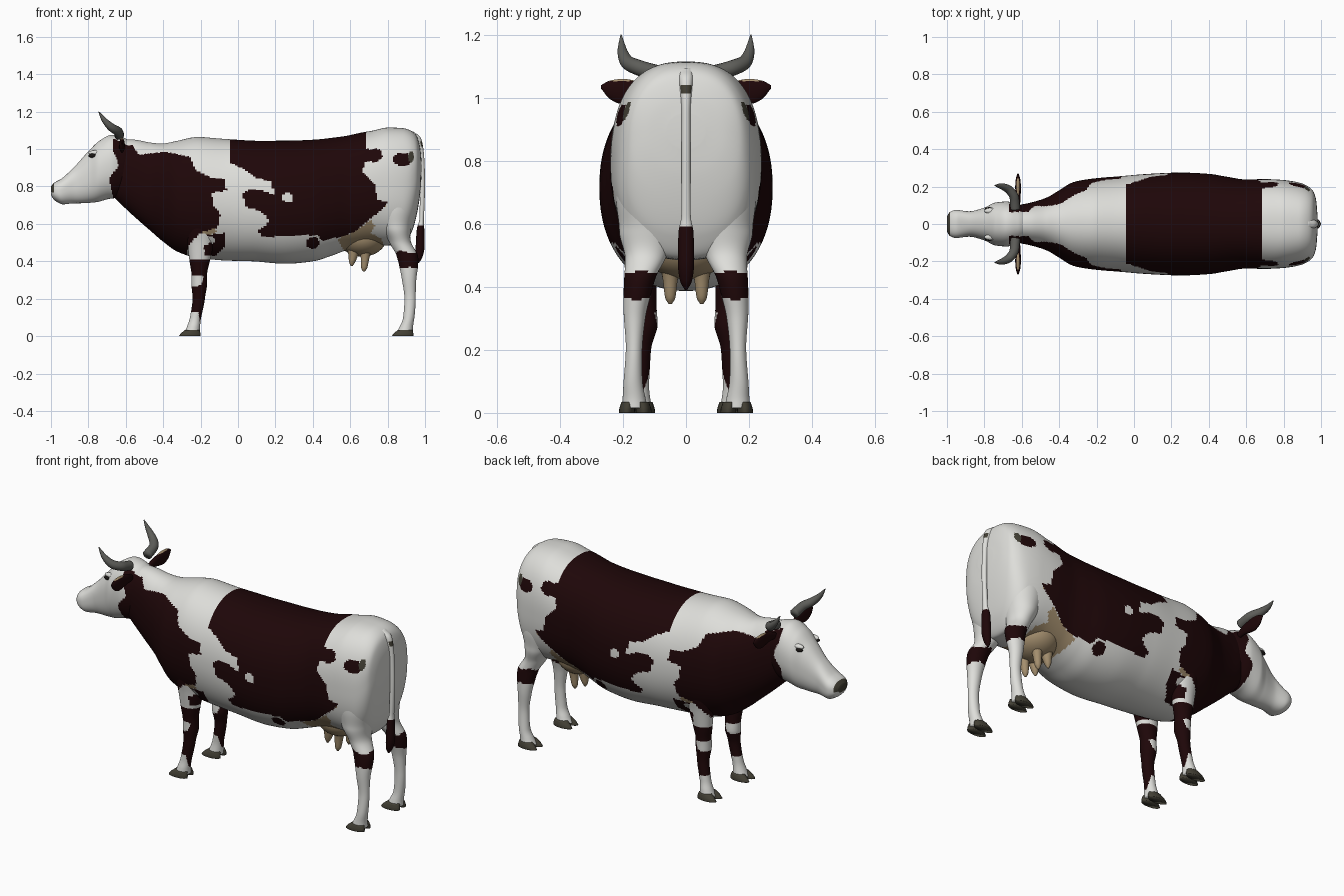
import bpy, bmesh, math
from mathutils import Vector

X, Y, Z = Vector((1, 0, 0)), Vector((0, 1, 0)), Vector((0, 0, 1))


def material(name, r, g, b):
    m = bpy.data.materials.new(name)
    m.diffuse_color = (r, g, b, 1)
    return m


MATS = [material("white_hide", .73, .73, .70), material("brown_hide", .013, .002, .0025),
        material("horn_grey", .11, .11, .10), material("hoof_grey", .055, .05, .035),
        material("udder_tan", .38, .28, .16), material("eye_black", .01, .008, .007)]
WHITE, BROWN, HORN, HOOF, TAN, EYE = range(6)


def smooth_rows(rows, steps):
    """Interpolate the key sections without overshoot."""
    n, cols = len(rows), len(rows[0])

    def slope(i, c):
        if i == 0 or i == n - 1:
            j = max(i, 1)
            return rows[j][c] - rows[j - 1][c]
        a, b = rows[i][c] - rows[i - 1][c], rows[i + 1][c] - rows[i][c]
        return 2 * a * b / (a + b) if a * b > 0 else 0

    out = []
    for i in range(n - 1):
        for s in range(steps):
            t = s / steps
            h = (2*t**3 - 3*t*t + 1, t**3 - 2*t*t + t, 3*t*t - 2*t**3, t**3 - t*t)
            out.append([h[0]*rows[i][c] + h[1]*slope(i, c) + h[2]*rows[i + 1][c] + h[3]*slope(i + 1, c)
                        for c in range(cols)])
    return out + [list(rows[-1])]


def loft(name, rows, axis, ref, rule, sides=24, steps=6, mirror=False):
    """Rows of (x, y, z, radius_u, radius_v, exponent); axis None follows the path."""
    rows = smooth_rows([list(r) + [2] * (6 - len(r)) for r in rows], steps)
    pts = [Vector(r[:3]) for r in rows]
    bm = bmesh.new()
    rings = []
    for i, r in enumerate(rows):
        n = axis or (pts[min(i + 1, len(pts) - 1)] - pts[max(i - 1, 0)]).normalized()
        u = n.cross(ref).normalized()
        v = n.cross(u)
        ring = []
        for k in range(sides):
            a = 2 * math.pi * k / sides
            c, s = math.cos(a), math.sin(a)
            d = (abs(c) ** r[5] + abs(s) ** r[5]) ** (-1 / r[5])
            ring.append(bm.verts.new(pts[i] + u * (r[3] * c * d) + v * (r[4] * s * d)))
        rings.append(ring)
    for a, b in zip(rings, rings[1:]):
        for k in range(sides):
            j = (k + 1) % sides
            bm.faces.new((a[k], a[j], b[j], b[k]))
    bm.faces.new(rings[0])
    bm.faces.new(rings[-1])
    return finish(name, bm, rule, mirror)


def ellipsoid(name, centre, radii, rule, mirror=False):
    bm = bmesh.new()
    bmesh.ops.create_uvsphere(bm, u_segments=32, v_segments=20, radius=1)
    bmesh.ops.scale(bm, vec=radii, verts=bm.verts)
    bmesh.ops.translate(bm, vec=centre, verts=bm.verts)
    return finish(name, bm, rule, mirror)


def finish(name, bm, rule, mirror):
    bmesh.ops.recalc_face_normals(bm, faces=bm.faces)
    for f in bm.faces:
        f.smooth = True
        f.material_index = rule(f.calc_center_median()) if callable(rule) else rule
    me = bpy.data.meshes.new(name)
    bm.to_mesh(me)
    bm.free()
    for m in MATS:
        me.materials.append(m)
    ob = bpy.data.objects.new(name, me)
    bpy.context.collection.objects.link(ob)
    if mirror:
        mod = ob.modifiers.new("mirror", 'MIRROR')
        mod.use_axis = (False, True, False)
    return ob


# Hide patches, drawn in side view (x, z)
SHOULDER = [(-.67, 1.1), (-.6, 1.045), (-.57, 1.03), (-.53, .97), (-.39, .985), (-.26, .96), (-.23, .89),
            (-.15, .85), (-.07, .845), (-.06, .78), (-.14, .765), (-.13, .7), (-.095, .65),
            (-.11, .58), (-.2, .555), (-.26, .49), (-.29, .38), (-.5, .45), (-.64, .66),
            (-.67, .75), (-.69, .85), (-.635, .91), (-.67, 1.0)]
FLANK = [(-.05, 1.2), (.68, 1.2), (.68, 1.0), (.76, 1.0), (.775, .96), (.75, .935), (.68, .93), (.665, .877),
         (.73, .81), (.745, .73), (.8, .715), (.78, .685), (.7, .62), (.62, .555), (.54, .53),
         (.45, .51), (.425, .54), (.24, .535), (.125, .53), (.105, .567), (.17, .61), (.125, .67),
         (.05, .685), (.025, .755), (.06, .79), (.125, .78), (.195, .755), (.18, .825),
         (.1, .845), (.035, .89), (-.045, .93)]
ELBOW = [(-.2, .54), (-.07, .55), (-.07, .48), (-.12, .43), (-.18, .43), (-.18, .49), (-.12, .5), (-.13, .53)]
SHIN = [(-.3, .41), (-.14, .41), (-.14, .03), (-.2, .03), (-.21, .13), (-.3, .14), (-.3, .26),
        (-.2, .27), (-.18, .32), (-.3, .33)]
HOCK = [(.8, .39), (.86, .46), (.93, .44), (1, .465), (1, .35), (.92, .37), (.8, .35)]
UDDER = [(.53, .52), (.62, .555), (.71, .62), (.73, .59), (.71, .55), (.77, .52), (.79, .4), (.6, .4)]


def inside(poly, x, z):
    hit = False
    for (x1, z1), (x2, z2) in zip(poly, poly[1:] + poly[:1]):
        if (z1 > z) != (z2 > z) and x < x1 + (z - z1) * (x2 - x1) / (z2 - z1):
            hit = not hit
    return hit


def spot(p, x, z, rx, rz):
    return ((p.x - x) / rx) ** 2 + ((p.z - z) / rz) ** 2 < 1


def hide(p):
    if p.x < -.4 and p.z > .95 and abs(p.y) < .065:     # pale crest of the neck
        return WHITE
    if spot(p, .925, .96, .016, .03):
        return HOOF
    if spot(p, .265, .74, .032, .024):
        return WHITE
    if spot(p, .4, .5, .035, .032) or spot(p, .88, .945, .05, .035):
        return BROWN
    if any(inside(q, p.x, p.z) for q in (SHOULDER, FLANK, ELBOW, SHIN, HOCK)):
        return BROWN
    if inside(UDDER, p.x, p.z) or spot(p, .765, .7, .025, .018) or spot(p, -.16, .56, .05, .015):
        return TAN
    return WHITE


def profile(rows):
    """(x, top, bottom, half width, exponent) to loft rows."""
    return [(x, 0, (t + b) / 2, w, (t - b) / 2, e) for x, t, b, w, e in rows]


# Neck, barrel and rump
loft("body", profile([
    (-.68, 1.03, .76, .08, 2.2), (-.62, 1.05, .70, .10, 2.2), (-.55, 1.05, .635, .115, 2.2),
    (-.47, 1.035, .565, .14, 2.1), (-.40, 1.03, .505, .18, 2.1), (-.32, 1.045, .45, .225, 2.1),
    (-.2, 1.065, .415, .245, 2.1), (-.08, 1.055, .405, .255, 2.1), (.08, 1.045, .40, .268, 2.2),
    (.25, 1.045, .387, .275, 2.2), (.4, 1.05, .40, .268, 2.2), (.5, 1.06, .43, .252, 2.2),
    (.6, 1.075, .465, .238, 2.3), (.7, 1.095, .485, .24, 2.4), (.8, 1.115, .485, .235, 2.5),
    (.88, 1.112, .49, .222, 2.5), (.93, 1.095, .56, .202, 2.5), (.96, 1.06, .67, .172, 2.5),
    (.975, 1.0, .77, .12, 2.3), (.98, .95, .84, .06, 2)]), X, Z, hide, 200, 12)

# Head with dark nose tip
loft("head", profile([
    (-1.0, .80, .755, .04, 2.3), (-.985, .818, .73, .063, 2.4), (-.95, .838, .708, .075, 2.5),
    (-.88, .9, .71, .068, 2.4), (-.8, .988, .712, .088, 2.3), (-.74, 1.045, .72, .115, 2.2),
    (-.68, 1.075, .735, .12, 2.2), (-.62, 1.065, .75, .105, 2.2), (-.56, 1.03, .79, .08, 2.2)]),
    X, Z, lambda p: HOOF if p.x < -.984 and p.z > .768 else hide(p), 80, 10)
ellipsoid("eye", (-.775, .078, .965), (.024, .012, .012), EYE, True)
ellipsoid("eyebrow", (-.76, .07, .98), (.04, .016, .014), WHITE, True)

# Horns and ears
loft("horn", [(-.635, .08, 1.075, .026, .026), (-.64, .14, 1.092, .025, .025), (-.675, .188, 1.115, .022, .022),
              (-.715, .203, 1.155, .014, .014), (-.745, .206, 1.2, .002, .002)], None, X, HORN, 20, 8, True)
loft("ear", [(-.625, .08, 1.01, .012, .018), (-.62, .14, 1.02, .014, .03), (-.62, .2, 1.02, .015, .04),
             (-.62, .24, 1.025, .012, .03), (-.62, .27, 1.035, .003, .005)], Y, Z,
     lambda p: TAN if p.z > 1.053 else BROWN, 32, 8, True)

# Legs, from inside the body to the pastern
loft("hind_leg", [
    (.83, .12, .95, .07, .05), (.83, .135, .8, .115, .086), (.835, .132, .68, .105, .09),
    (.845, .118, .58, .08, .094), (.868, .127, .5, .058, .067), (.905, .146, .43, .057, .05),
    (.912, .154, .38, .051, .044), (.915, .163, .3, .038, .034), (.92, .165, .2, .03, .026),
    (.913, .168, .1, .03, .03), (.9, .165, .05, .036, .036), (.89, .163, .015, .045, .042)],
    Z, Y, hide, 48, 9, True)
loft("front_leg", [
    (-.2, .13, .78, .08, .06), (-.2, .15, .62, .09, .068), (-.2, .145, .5, .072, .055),
    (-.205, .14, .4, .054, .046), (-.207, .135, .33, .042, .042), (-.207, .133, .28, .042, .043),
    (-.21, .142, .2, .033, .031), (-.227, .147, .1, .03, .03), (-.238, .15, .05, .035, .036),
    (-.246, .15, .015, .042, .042)], Z, Y, hide, 48, 9, True)

# Cloven hooves: two toes per foot
for part, hx, hy in (("hind", .88, .161), ("front", -.258, .15)):
    for toe, side in (("inner", -1), ("outer", 1)):
        loft(f"{part}_{toe}_hoof", [
            (hx, hy + side * .027, 0, .058, .025), (hx + .004, hy + side * .026, .012, .054, .025),
            (hx + .014, hy + side * .022, .034, .038, .022)], Z, Y, HOOF, 20, 4, True)

# Udder and teats
ellipsoid("udder", (.665, 0, .53), (.13, .14, .105), TAN)
for part, tx, tip in (("front", .615, .375), ("rear", .68, .345)):
    loft(part + "_teat", [(tx + .005, .05, .48, .035, .035), (tx, .05, .425, .024, .024),
                          (tx - .005, .05, tip + .02, .016, .016), (tx - .007, .05, tip, .005, .005)],
         Z, Y, TAN, 20, 5, True)

# Tail with dark tuft
loft("tail", [
    (.925, 0, 1.095, .01, .016), (.955, 0, 1.06, .022, .022), (.98, 0, .95, .016, .014),
    (.986, 0, .8, .014, .014), (.982, 0, .63, .012, .015), (.976, 0, .57, .02, .024),
    (.974, 0, .48, .024, .026), (.967, 0, .42, .018, .019), (.962, 0, .39, .004, .004)], Z, Y,
    lambda p: BROWN if p.z < .59 else HOOF if 1.015 < p.z < 1.045 and abs(p.y) < .016 else WHITE, 24, 8)
